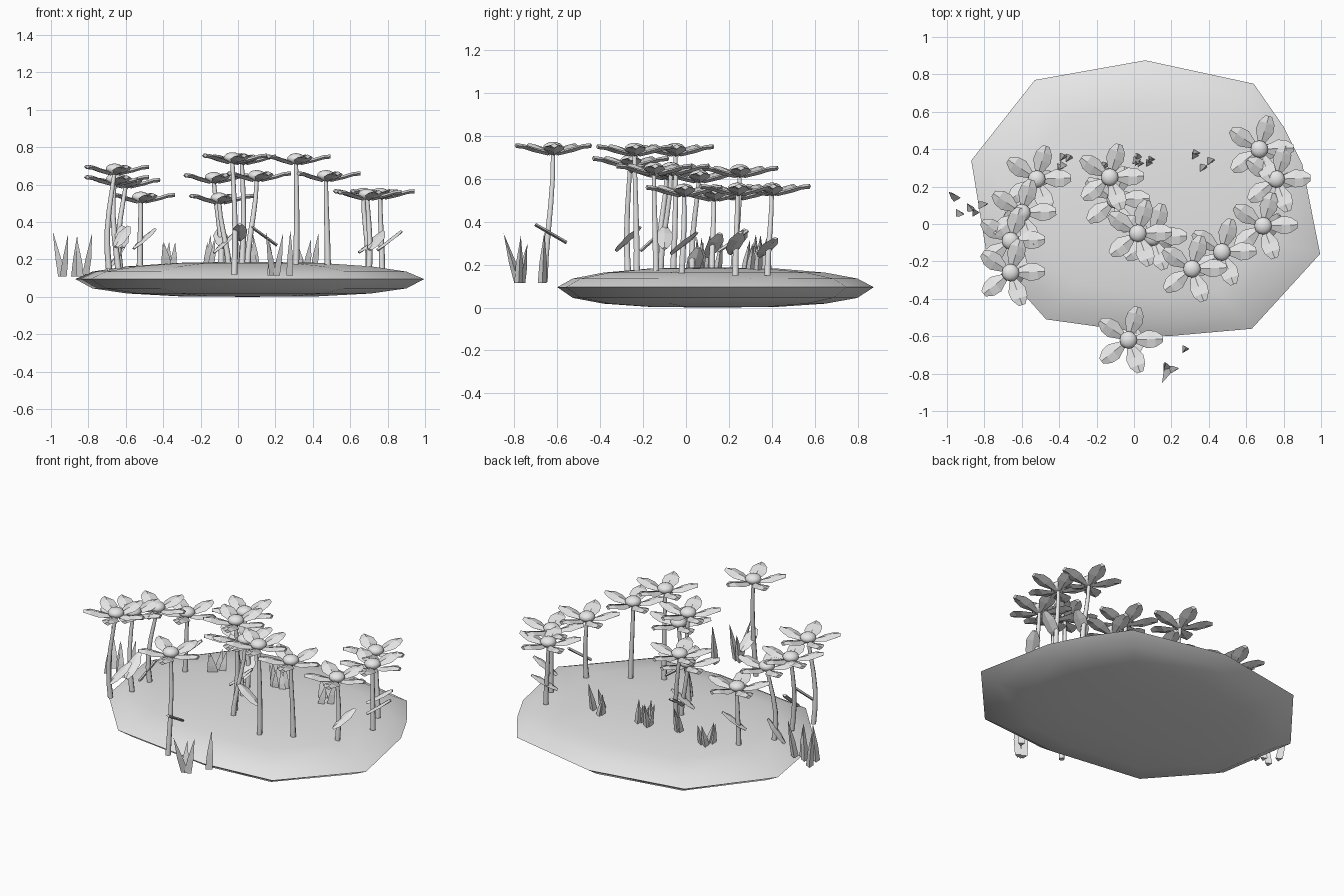
import bpy, bmesh, math, random
from mathutils import Vector, Matrix

if "Cube" in bpy.data.objects:
    bpy.data.objects.remove(bpy.data.objects["Cube"])

random.seed(4)
grey = bpy.data.materials.new("plain grey")
grey.diffuse_color = (0.8, 0.8, 0.8, 1)
grey.use_nodes = True
grey.node_tree.nodes["Principled BSDF"].inputs["Base Color"].default_value = grey.diffuse_color


def finish(bm, name, smooth=None):
    """Turn a bmesh into a named object, optionally smooth by angle."""
    bmesh.ops.recalc_face_normals(bm, faces=bm.faces[:])
    me = bpy.data.meshes.new(name)
    bm.to_mesh(me)
    bm.free()
    me.materials.append(grey)
    ob = bpy.data.objects.new(name, me)
    bpy.context.collection.objects.link(ob)
    if smooth is not None:
        bpy.ops.object.select_all(action='DESELECT')
        ob.select_set(True)
        bpy.context.view_layer.objects.active = ob
        bpy.ops.object.shade_smooth_by_angle(angle=math.radians(smooth))
    return ob


def loft(bm, rings):
    """Skin equal-length rings of points; one-point rings become tips, others are capped."""
    vs = [[bm.verts.new(p) for p in r] for r in rings]
    for a, b in zip(vs, vs[1:]):
        n = max(len(a), len(b))
        for i in range(n):
            j = (i + 1) % n
            if len(a) == 1:
                bm.faces.new((a[0], b[j], b[i]))
            elif len(b) == 1:
                bm.faces.new((a[i], a[j], b[0]))
            else:
                bm.faces.new((a[i], a[j], b[j], b[i]))
    for end in (vs[0], vs[-1]):
        if len(end) > 2:
            bm.faces.new(end)


def circle(c, r, n):
    return [Vector(c) + Vector((r * math.cos(t), r * math.sin(t), 0))
            for t in (2 * math.pi * i / n for i in range(n))]


# Ground mound: irregular outline, domed above, shallow bowl below
outline = [(-.87, .34), (-.79, -.15), (-.47, -.51), (.18, -.60), (.63, -.56), (.995, -.16),
           (.90, .32), (.80, .52), (.64, .75), (.06, .875), (-.53, .77)]
cx, cy = .05, .12


def ring(s, z):
    return [(cx + (x - cx) * s, cy + (y - cy) * s, z) for x, y in outline]


bm = bmesh.new()
loft(bm, [[(cx, cy, 0)], ring(.4, .003), ring(.7, .018), ring(.9, .045), ring(1, .095),
          ring(.9, .135), ring(.7, .163), ring(.4, .182), [(cx, cy, .188)]])
finish(bm, "ground_mound", 40)


# Petal and leaf blade: a thin pointed slab along +x with a central ridge
def blade(bm, mat, stations, thick):
    rings = []
    for x, w, z in stations:
        rings.append([mat @ Vector(p) for p in
                      ((x, -w, z), (x, 0, z - thick), (x, w, z), (x, 0, z + thick))])
    loft(bm, rings)


PETAL = [(.025, .014, -.035), (.10, .048, -.018), (.145, .043, -.004), (.184, .018, 0)]
LEAF = [(-.085, .012, 0), (-.045, .034, 0), (.03, .040, 0), (.085, .014, 0)]


def flower(x, y, z, bx, by, bend=0.0, zb=.15):
    """Flower head at (x, y) with tips at z, on a bent stem rooted at (bx, by)."""
    bm = bmesh.new()
    for k in range(5):
        m = Matrix.Translation((x, y, z)) @ Matrix.Rotation(math.radians(2 + 72 * k), 4, 'Z')
        blade(bm, m, PETAL, .011)
    finish(bm, "petals")
    bm = bmesh.new()
    bmesh.ops.create_uvsphere(bm, u_segments=12, v_segments=8, radius=1, matrix=(
        Matrix.Translation((x, y, z - .012)) @ Matrix.Diagonal((.047, .047, .030, 1))))
    finish(bm, "flower_centre", 60)
    bm = bmesh.new()
    rings = []
    for i in range(6):
        t = i / 5
        s = t * t * (3 - 2 * t)
        c = (bx + (x - bx) * s + bend * math.sin(math.pi * t),
             by + (y - by) * s + bend * .5 * math.sin(math.pi * t),
             zb + (z - .03 - zb) * t)
        rings.append(circle(c, .017 - .006 * t, 6))
    loft(bm, rings)
    finish(bm, "stem", 65)


flower(-.52, .24, .545, -.525, .23)
flower(-.60, .06, .625, -.63, .03, -.02)
flower(-.66, -.09, .64, -.64, -.13, -.015)
flower(-.66, -.26, .695, -.69, -.27, -.02)
flower(-.13, .25, .65, -.09, .22, .01)
flower(-.10, .13, .54, -.05, .12)
flower(.02, -.05, .75, .02, -.06, .01)
flower(.10, -.07, .66, .05, -.12)
flower(.31, -.24, .75, .31, -.23, .004)
flower(.47, -.15, .66, .48, -.14)
flower(.69, -.01, .56, .70, -.02, .008)
flower(.76, .24, .565, .77, .23)
flower(.67, .40, .565, .70, .38)
flower(-.03, -.62, .755, -.02, -.66, .008, .12)

# Leaves: centre, heading and upward pitch in degrees
for x, y, z, az, pitch in [
        (.01, -.63, .345, -90, 30), (.14, -.10, .325, 180, 36), (-.62, -.27, .32, 60, 40),
        (-.50, .24, .31, 30, 38), (-.07, .13, .29, 25, 40), (.71, .38, .28, 30, 30),
        (.81, .23, .30, 20, 36), (.74, -.01, .30, 60, 35), (-.09, .22, .31, 100, 35),
        (-.65, .04, .21, 20, 55), (-.62, -.15, .32, 90, 42)]:
    bm = bmesh.new()
    m = (Matrix.Translation((x, y, z)) @ Matrix.Rotation(math.radians(az), 4, 'Z')
         @ Matrix.Rotation(math.radians(-pitch), 4, 'Y'))
    blade(bm, m, LEAF, .008)
    finish(bm, "leaf")

# Grass: tapering three-sided spikes, as root x, root y, root z, lean x, lean y, height
tufts = [(-.95, .14, .11, -.04, .03, .24), (-.94, .06, .11, .03, -.01, .22),
         (-.88, .09, .11, .02, -.02, .22), (-.85, .06, .11, -.01, .02, .20),
         (-.82, .10, .12, .04, .01, .22), (.18, -.78, .115, -.03, -.07, .23),
         (.20, -.78, .115, .04, .01, .22), (.17, -.77, .115, 0, .03, .18),
         (.27, -.67, .115, .01, .01, .24)]
for tx, ty, n in [(-.38, .33, 4), (-.15, .30, 3), (.03, .33, 4), (.10, .33, 2),
                  (.35, .39, 2), (.39, .31, 2)]:
    for k in range(n):
        tufts.append((tx + random.uniform(-.03, .03), ty + random.uniform(-.03, .03), .16,
                      random.uniform(-.03, .03), random.uniform(-.03, .03),
                      random.uniform(.12, .18)))
for x, y, z, dx, dy, h in tufts:
    bm = bmesh.new()
    mid = (x + dx * .4, y + dy * .4, z + h * .4)
    loft(bm, [circle((x, y, z), .024, 3), circle(mid, .02, 3), [(x + dx, y + dy, z + h)]])
    finish(bm, "grass_blade")
